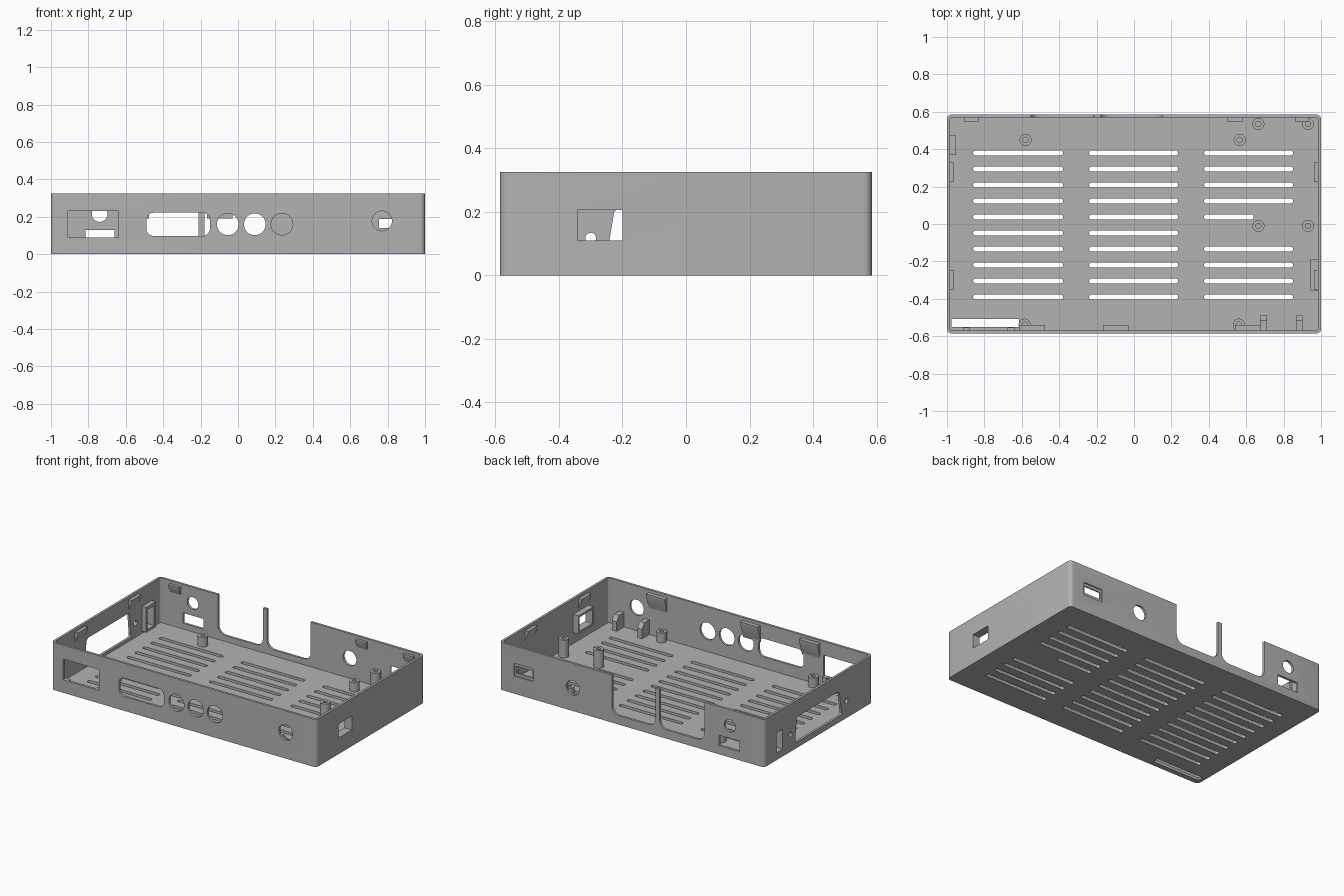
import bpy, bmesh, math
from mathutils import Vector

cube = bpy.data.objects.get("Cube")
if cube:
    bpy.data.objects.remove(cube)

grey = bpy.data.materials.new("case grey")
grey.use_nodes = True
GREY = (0.45, 0.45, 0.45, 1)
grey.diffuse_color = GREY
grey.node_tree.nodes["Principled BSDF"].inputs["Base Color"].default_value = GREY

W, D, H, T = 1.0, 0.585, 0.325, 0.016    # half width, half depth, height, wall
FLOOR = 0.02
IX, IY = W - T, D - T                    # inner wall faces


def rrect(u0, u1, v0, v1, r=0.0, n=5):
    """Rectangle outline with rounded corners."""
    if r == 0:
        return [(u0, v0), (u1, v0), (u1, v1), (u0, v1)]
    pts = []
    centres = [(u1 - r, v1 - r), (u0 + r, v1 - r), (u0 + r, v0 + r), (u1 - r, v0 + r)]
    for q, (cu, cv) in enumerate(centres):
        for i in range(n + 1):
            a = math.pi / 2 * (q + i / n)
            pts.append((cu + r * math.cos(a), cv + r * math.sin(a)))
    return pts


def disc(u, v, r, n=32):
    return [(u + r * math.cos(2 * math.pi * i / n), v + r * math.sin(2 * math.pi * i / n))
            for i in range(n)]


def place(axis, u, v, w):
    return {"x": Vector((w, u, v)), "y": Vector((u, w, v)), "z": Vector((u, v, w))}[axis]


def make(name, prisms):
    """One object from prisms given as (outline, axis, low, high)."""
    mesh = bpy.data.meshes.new(name)
    bm = bmesh.new()
    for outline, axis, lo, hi in prisms:
        a = [bm.verts.new(place(axis, u, v, lo)) for u, v in outline]
        b = [bm.verts.new(place(axis, u, v, hi)) for u, v in outline]
        bm.faces.new(a)
        bm.faces.new(b[::-1])
        for i in range(len(a)):
            j = (i + 1) % len(a)
            bm.faces.new((a[j], a[i], b[i], b[j]))
    bmesh.ops.recalc_face_normals(bm, faces=bm.faces)
    bm.to_mesh(mesh)
    bm.free()
    mesh.materials.append(grey)
    obj = bpy.data.objects.new(name, mesh)
    bpy.context.scene.collection.objects.link(obj)
    return obj


def cut(obj, prisms):
    """Subtract prisms and keep the result as plain mesh."""
    cutter = make("cutter", prisms)
    cutter.hide_render = True
    mod = obj.modifiers.new("cut", "BOOLEAN")
    mod.operation, mod.solver, mod.object = "DIFFERENCE", "EXACT", cutter
    mod.use_self = True
    deps = bpy.context.evaluated_depsgraph_get()
    deps.update()
    mesh = bpy.data.meshes.new_from_object(obj.evaluated_get(deps))
    obj.modifiers.clear()
    obj.data = mesh
    bpy.data.objects.remove(cutter)


# Open tray
tray = make("tray", [(rrect(-W, W, -D, D, 0.025), "z", 0, H)])
cut(tray, [(rrect(-IX, IX, -IY, IY, 0.012), "z", FLOOR, H + 0.1)])

holes = []

# Floor vent slots
for row in range(10):
    y = 0.38 - row * 0.0856
    for col, (x0, x1) in enumerate([(-0.86, -0.38), (-0.24, 0.235), (0.375, 0.85)]):
        if col == 2 and row == 5:
            continue
        if col == 2 and row == 4:
            x1 = 0.64
        holes.append((rrect(x0, x1, y - 0.014, y + 0.014, 0.0135), "z", -0.1, 0.06))
holes.append((rrect(-0.975, -0.615, -0.55, -0.508), "z", -0.1, 0.06))

# Front openings
front = [rrect(-0.91, -0.64, 0.088, 0.23), rrect(-0.49, -0.15, 0.097, 0.222, 0.04),
         disc(0.77, 0.178, 0.053)]
front += [disc(x, 0.16, 0.058) for x in (-0.055, 0.09, 0.235)]
holes += [(o, "y", -D - 0.1, -D + 0.04) for o in front]

# Back openings, with two tall bays either side of a thin post
back = [disc(0.445, 0.157, 0.05), disc(-0.74, 0.215, 0.042),
        rrect(-0.815, -0.66, 0.06, 0.13), rrect(0.755, 0.88, 0.14, 0.187),
        rrect(-0.55, -0.21, 0.06, 0.5, 0.055), rrect(-0.18, 0.15, 0.06, 0.5, 0.055)]
holes += [(o, "y", D - 0.04, D + 0.1) for o in back]
holes.append((rrect(0.745, 0.89, 0.12, 0.207), "y", D - 0.008, D + 0.1))

# Side openings
port_r = rrect(-0.342, -0.2, 0.11, 0.205)
port_l = rrect(0.385, 0.455, 0.05, 0.185)
bay = [(-0.25, 0.055), (-0.235, 0.04), (0.235, 0.04), (0.25, 0.055),
       (0.235, 0.2), (0.22, 0.212), (-0.21, 0.212), (-0.226, 0.2)]
holes.append((port_r, "x", W - 0.04, W + 0.1))
holes += [(o, "x", -W - 0.1, -W + 0.04)
          for o in (port_l, bay, disc(-0.3, 0.117, 0.017), disc(0.3, 0.117, 0.017))]
cut(tray, holes)

# Raised frames inside the side ports
frame_r = make("right_port_frame", [(rrect(-0.355, -0.188, 0.095, 0.22), "x", 0.945, IX + 0.004)])
cut(frame_r, [(port_r, "x", 0.9, 1.1)])
frame_l = make("left_port_frame", [(rrect(0.37, 0.475, 0.035, 0.205), "x", -IX - 0.004, -0.953)])
cut(frame_l, [(port_l, "x", -1.1, -0.9)])

# Hollow screw posts
posts = [(-0.58, 0.45, 0.085), (0.565, 0.45, 0.085), (-0.585, -0.538, 0.085),
         (0.56, -0.538, 0.085), (0.665, 0.535, 0.14), (0.93, 0.535, 0.14),
         (0.665, -0.01, 0.14), (0.93, -0.01, 0.14)]
for i, (x, y, top) in enumerate(posts):
    post = make(f"screw_post_{i + 1}", [(disc(x, y, 0.032), "z", FLOOR - 0.005, top)])
    cut(post, [(disc(x, y, 0.014), "z", FLOOR + 0.002, top + 0.1)])


def wedge(wall, sign, reach, low, top=0.305):
    """Clip section: full depth near the rim, tapering to the wall."""
    return [(wall - sign * 0.004, top), (wall + sign * reach, top),
            (wall + sign * reach, top - 0.015), (wall - sign * 0.004, low)]


# Lid clips along each wall
make("front_clips", [(wedge(-IY, 1, 0.028, 0.19), "x", x0, x1)
                     for x0, x1 in [(-0.615, -0.475), (-0.165, -0.03), (0.54, 0.68)]])
make("back_clips", [(wedge(IY, -1, 0.02, 0.24), "x", x0, x1)
                    for x0, x1 in [(-0.91, -0.83), (0.5, 0.58), (0.86, 0.935)]])
for name, sign in (("left", 1), ("right", -1)):
    make(f"{name}_wall_clips", [(wedge(-sign * IX, sign, 0.022, 0.23), "y", y0, y1)
                                for y0, y1 in [(-0.35, -0.245), (0.225, 0.33)]])

# Board supports and small guides on the front wall
support = [(-IY - 0.004, FLOOR - 0.005), (-0.49, FLOOR - 0.005), (-0.49, 0.085),
           (-0.515, 0.12), (-IY - 0.004, 0.12)]
make("board_supports", [(support, "x", x, x + 0.036) for x in (0.675, 0.866)])
make("window_guides", [(rrect(x, x + 0.036, -IY - 0.004, -0.553), "z", 0.055, 0.088)
                       for x in (-0.915, -0.675)])

# Crisp edges with smooth curves
for o in bpy.context.scene.objects:
    o.select_set(o.type == "MESH")
bpy.context.view_layer.objects.active = tray
bpy.ops.object.shade_smooth_by_angle(angle=math.radians(30))
